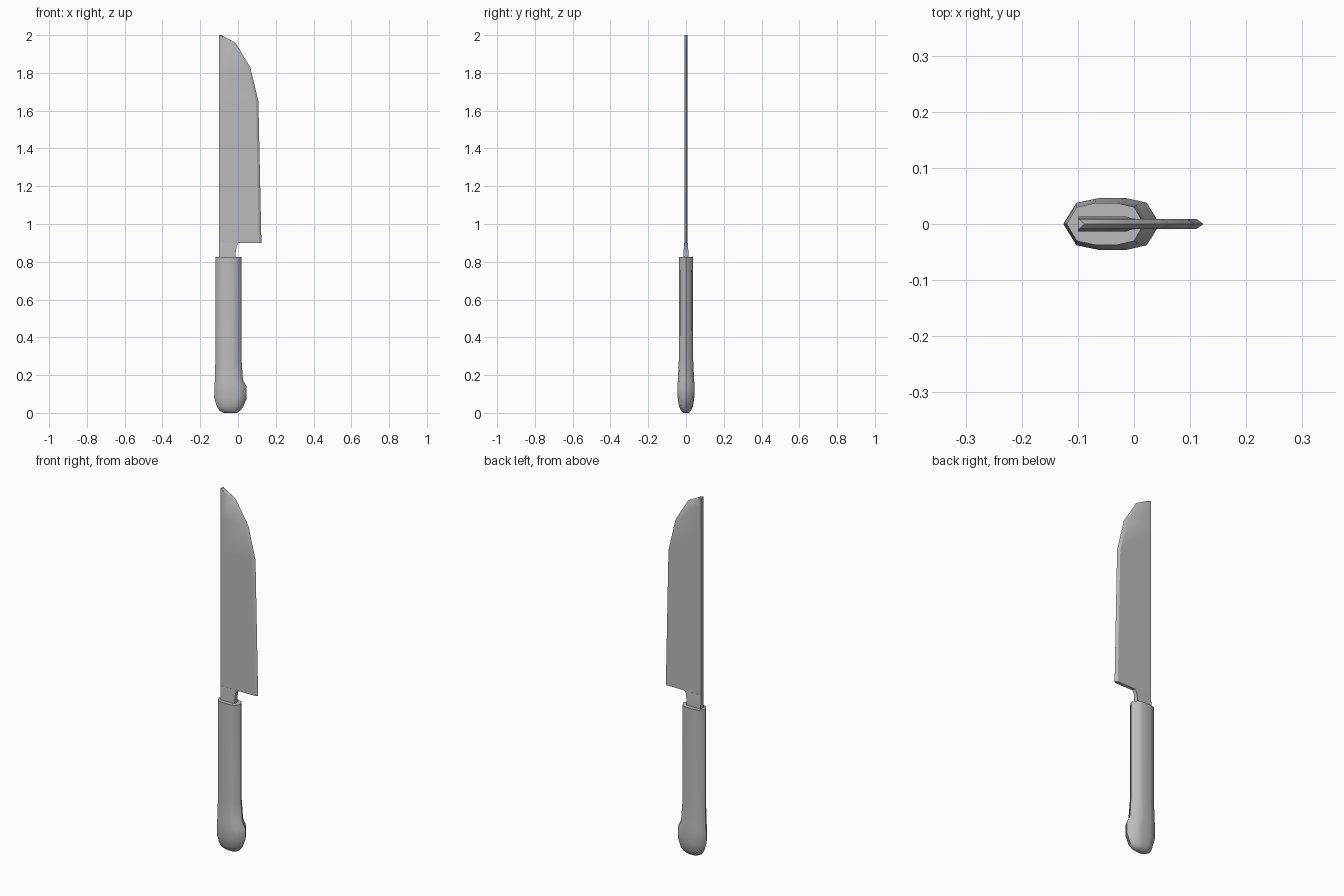
import bpy, bmesh, math

if "Cube" in bpy.data.objects:
    bpy.data.objects.remove(bpy.data.objects["Cube"], do_unlink=True)

grey = bpy.data.materials.new("plain grey")
grey.use_nodes = True
colour = (0.5, 0.5, 0.5, 1)
grey.diffuse_color = colour
grey.node_tree.nodes["Principled BSDF"].inputs["Base Color"].default_value = colour


def loft(name, rings, angle):
    """Skin a stack of equal-length rings and cap both ends."""
    bm = bmesh.new()
    loops = [[bm.verts.new(p) for p in ring] for ring in rings]
    for a, b in zip(loops, loops[1:]):
        for i in range(len(a)):
            j = (i + 1) % len(a)
            bm.faces.new((a[i], a[j], b[j], b[i]))
    bm.faces.new(loops[0])
    bm.faces.new(loops[-1])
    bmesh.ops.recalc_face_normals(bm, faces=bm.faces)
    mesh = bpy.data.meshes.new(name)
    bm.to_mesh(mesh)
    bm.free()
    mesh.materials.append(grey)
    obj = bpy.data.objects.new(name, mesh)
    bpy.context.collection.objects.link(obj)
    bpy.ops.object.select_all(action="DESELECT")
    obj.select_set(True)
    bpy.context.view_layer.objects.active = obj
    bpy.ops.object.shade_smooth_by_angle(angle=math.radians(angle))
    return obj


# Handle: ten-sided grip swelling into a rounded pommel
def grip_ring(z, left, right, half):
    side = [(0.13, 0.82), (0.36, 1), (0.66, 1), (0.87, 0.82)]
    outline = [(0, 0)] + side + [(1, 0)] + [(u, -v) for u, v in reversed(side)]
    return [(left + u * (right - left), v * half, z) for u, v in outline]


grip = [
    (0.00, -0.075, -0.005, 0.014),
    (0.012, -0.098, 0.012, 0.026),
    (0.035, -0.112, 0.029, 0.037),
    (0.08, -0.126, 0.046, 0.044),
    (0.14, -0.125, 0.045, 0.046),
    (0.175, -0.122, 0.026, 0.043),
    (0.28, -0.120, 0.019, 0.038),
    (0.825, -0.120, 0.018, 0.037),
]
loft("handle", [grip_ring(*row) for row in grip], 50)


# Tang: slim neck between handle and blade
def neck_ring(z, right, half):
    return [(-0.1, -half, z), (right, -half, z), (right, half, z), (-0.1, half, z)]


neck = [(0.80, -0.012, 0.014), (0.85, -0.012, 0.013),
        (0.885, -0.007, 0.0105), (0.90, 0.003, 0.0095)]
loft("tang", [neck_ring(*row) for row in neck], 30)


# Blade: flat spine, parallel sides and a narrow ground edge
def blade_ring(z, edge, bevel):
    half = 0.009
    shoulder = edge - bevel
    return [(-0.1, -half, z), (shoulder, -half, z), (edge, 0, z),
            (shoulder, half, z), (-0.1, half, z)]


blade = [(0.90, 0.124, 0.013), (1.65, 0.108, 0.013), (1.83, 0.065, 0.016),
         (1.96, -0.014, 0.022), (2.00, -0.088, 0.010)]
loft("blade", [blade_ring(*row) for row in blade], 30)
